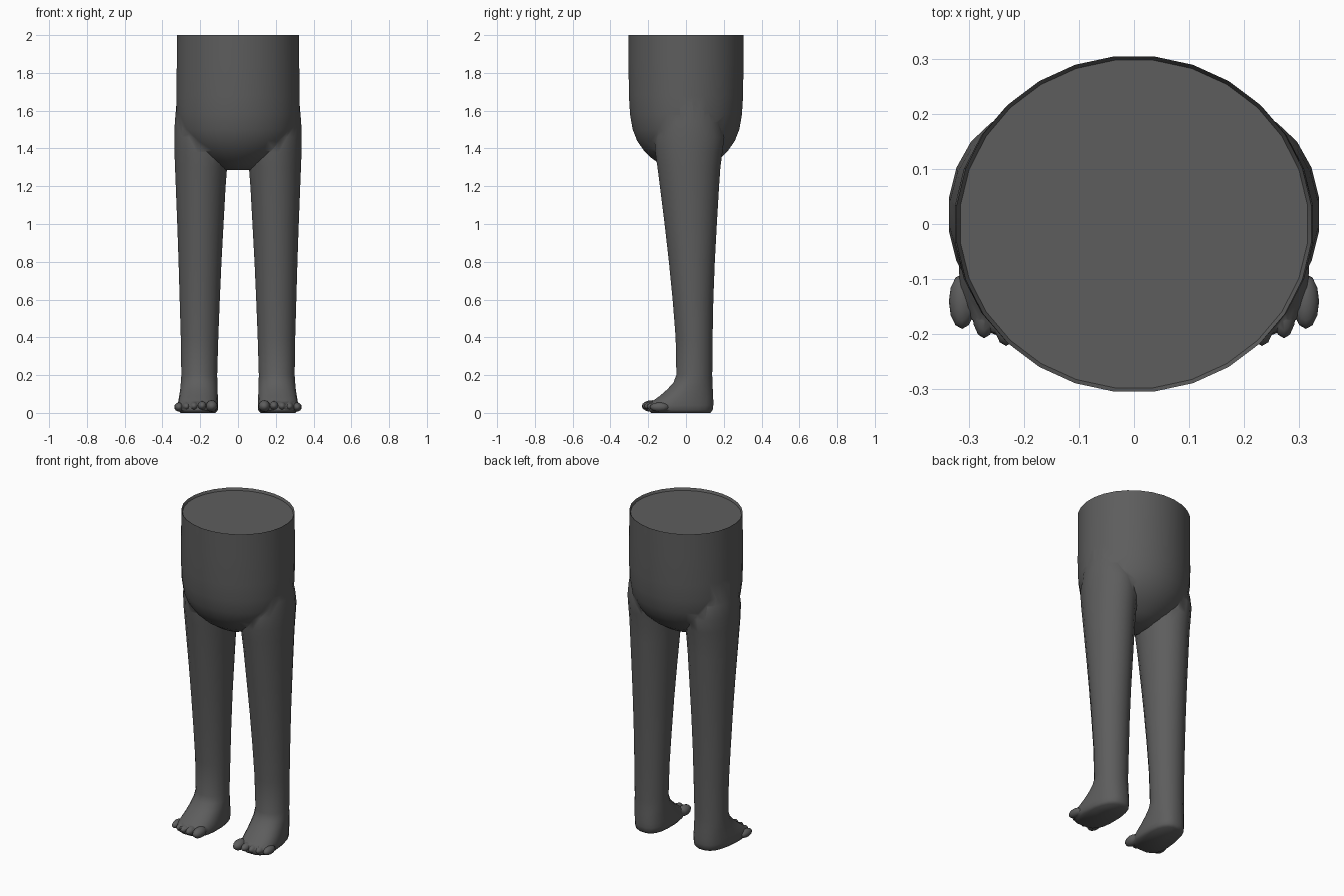
import bpy, bmesh, math
from mathutils import Matrix

if "Cube" in bpy.data.objects:
    bpy.data.objects.remove(bpy.data.objects["Cube"])

grey = bpy.data.materials.new("dark_grey")
grey.diffuse_color = (0.11, 0.11, 0.11, 1)
grey.use_nodes = True
grey.node_tree.nodes["Principled BSDF"].inputs["Base Color"].default_value = grey.diffuse_color


def finish(name, bm):
    """Turn a bmesh into a named object with the one material."""
    bmesh.ops.recalc_face_normals(bm, faces=bm.faces)
    mesh = bpy.data.meshes.new(name)
    bm.to_mesh(mesh)
    bm.free()
    mesh.materials.append(grey)
    obj = bpy.data.objects.new(name, mesh)
    bpy.context.collection.objects.link(obj)
    return obj


def loft(name, rings, sides):
    """Skin horizontal rings (z, x0, x1, y0, y1, squareness, heel taper)."""
    bm = bmesh.new()
    loops = []
    for z, x0, x1, y0, y1, power, taper in rings:
        loop = []
        for i in range(sides):
            a = 2 * math.pi * (i + 0.5) / sides
            c, s = math.cos(a), math.sin(a)
            c = math.copysign(abs(c) ** power, c)
            s = math.copysign(abs(s) ** power, s)
            # the outer side narrows toward the heel
            x = (x0 + x1) / 2 + c * (x1 - x0) / 2
            x -= taper * (s + 1) / 2 * (x - x0) / (x1 - x0)
            loop.append(bm.verts.new((x, (y0 + y1) / 2 + s * (y1 - y0) / 2, z)))
        loops.append(loop)
    for a, b in zip(loops, loops[1:]):
        for i in range(sides):
            j = (i + 1) % sides
            bm.faces.new((a[i], a[j], b[j], b[i]))
    bm.faces.new(loops[0])
    bm.faces.new(loops[-1])
    return finish(name, bm)


def toe(name, x, y, r, length, z):
    bm = bmesh.new()
    bmesh.ops.create_uvsphere(bm, u_segments=12, v_segments=8, radius=1)
    bm.transform(Matrix.Translation((x, y + length, z)) @ Matrix.Diagonal((r, length, r, 1)))
    return finish(name, bm)


def unite(target, parts):
    """Merge parts into the target and drop them."""
    bpy.context.view_layer.objects.active = target
    for part in parts:
        mod = target.modifiers.new("union", 'BOOLEAN')
        mod.operation, mod.solver, mod.object = 'UNION', 'EXACT', part
        bpy.ops.object.modifier_apply(modifier=mod.name)
        bpy.data.objects.remove(part)


# Hips: rounded bottom, straight sides, shallow recessed cap
hip_rings = [(z, -rx, rx, -ry, ry, 1, 0) for z, rx, ry in (
    (1.285, 0.07, 0.08), (1.315, 0.14, 0.135), (1.35, 0.205, 0.185),
    (1.39, 0.255, 0.225), (1.44, 0.295, 0.26), (1.50, 0.318, 0.284),
    (1.58, 0.327, 0.298), (1.68, 0.328, 0.304), (1.85, 0.326, 0.306),
    (2.0, 0.325, 0.307), (1.985, 0.318, 0.30))]
lower_body = loft("lower_body", hip_rings, 28)

# Leg running down into the foot
leg_rings = [
    (0.0, 0.118, 0.318, -0.185, 0.130, 0.75, 0.035),
    (0.015, 0.106, 0.333, -0.205, 0.143, 0.75, 0.04),
    (0.04, 0.104, 0.335, -0.202, 0.146, 0.75, 0.04),
    (0.065, 0.105, 0.330, -0.175, 0.146, 0.78, 0.035),
    (0.09, 0.106, 0.322, -0.140, 0.145, 0.82, 0.025),
    (0.125, 0.107, 0.313, -0.100, 0.143, 0.88, 0.015),
    (0.16, 0.108, 0.306, -0.068, 0.141, 0.95, 0.005),
    (0.20, 0.109, 0.301, -0.052, 0.140, 1, 0),
    (0.40, 0.103, 0.304, -0.056, 0.142, 1, 0),
    (0.60, 0.095, 0.310, -0.072, 0.146, 1, 0),
    (0.80, 0.086, 0.316, -0.092, 0.154, 1, 0),
    (1.00, 0.075, 0.323, -0.115, 0.165, 1, 0),
    (1.20, 0.064, 0.331, -0.140, 0.177, 1, 0),
    (1.30, 0.056, 0.335, -0.153, 0.184, 1, 0),
    (1.38, 0.050, 0.338, -0.165, 0.195, 1, 0),
    (1.46, 0.050, 0.339, -0.170, 0.205, 1, 0),
    (1.54, 0.070, 0.336, -0.150, 0.185, 1, 0),
    (1.66, 0.120, 0.325, -0.100, 0.130, 1, 0)]
# Toes from big to little: x, tip y, radius, half length, centre z
toes = [(0.139, -0.234, 0.031, 0.055, 0.036), (0.190, -0.232, 0.024, 0.05, 0.038),
        (0.233, -0.222, 0.023, 0.05, 0.036), (0.273, -0.208, 0.022, 0.05, 0.034),
        (0.313, -0.191, 0.024, 0.05, 0.031)]

leg = loft("leg", leg_rings, 20)
unite(leg, [toe("toe", *t) for t in toes])

# Mirrored second leg
other = leg.copy()
other.data = leg.data.copy()
other.data.transform(Matrix.Diagonal((-1, 1, 1, 1)))
other.data.flip_normals()
bpy.context.collection.objects.link(other)
unite(lower_body, [leg, other])

# Smooth skin with a crisp top rim
bpy.ops.object.select_all(action='DESELECT')
lower_body.select_set(True)
bpy.context.view_layer.objects.active = lower_body
bpy.ops.object.shade_smooth_by_angle(angle=math.radians(60))
